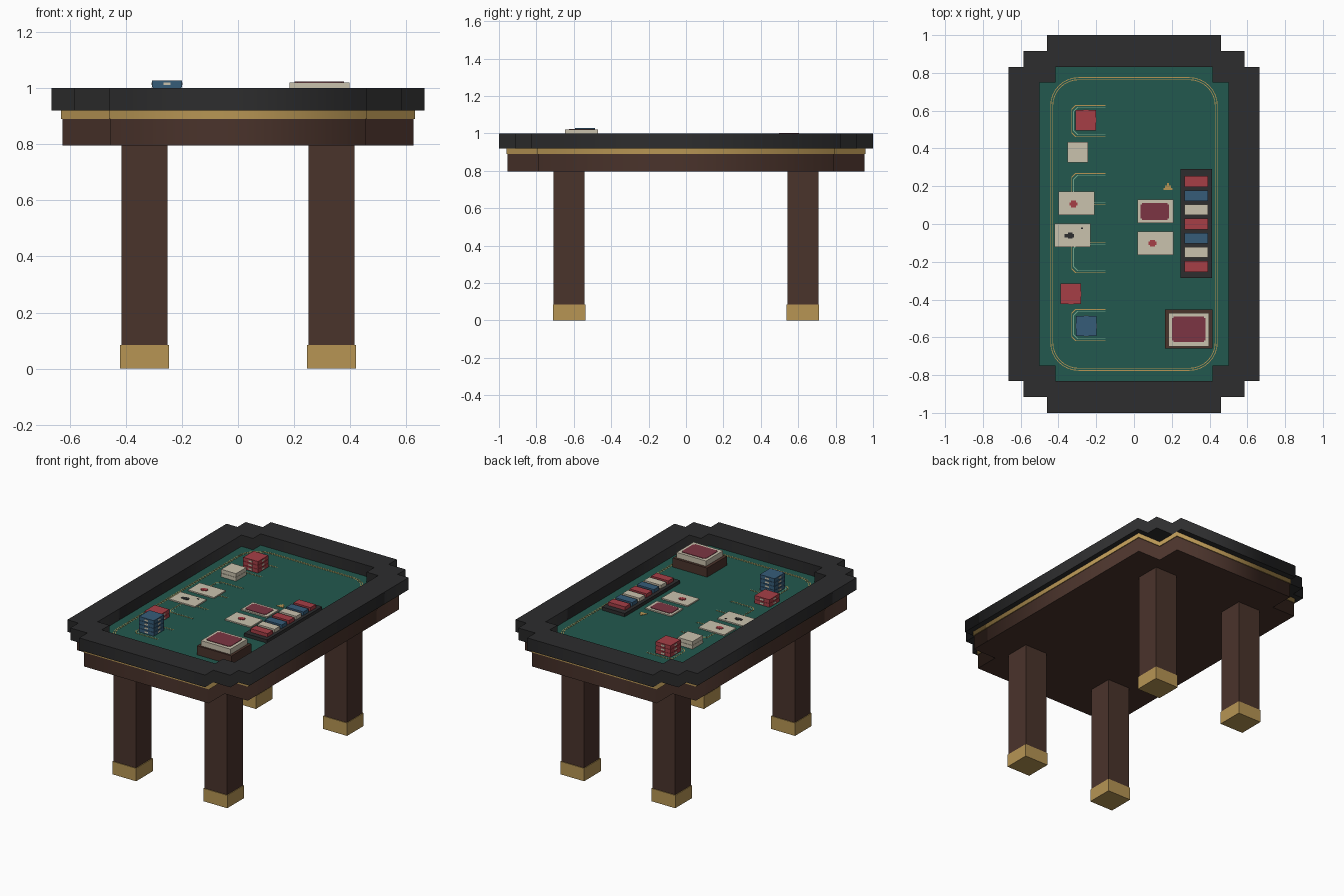
import bpy, bmesh, math

if "Cube" in bpy.data.objects:
    bpy.data.objects.remove(bpy.data.objects["Cube"])


def material(name, r, g, b):
    lin = [(c / 255 / 12.92 if c < 11 else ((c / 255 + 0.055) / 1.055) ** 2.4) for c in (r, g, b)] + [1]
    m = bpy.data.materials.new(name)
    m.use_nodes = True
    m.diffuse_color = lin
    bsdf = next(n for n in m.node_tree.nodes if n.type == 'BSDF_PRINCIPLED')
    bsdf.inputs["Base Color"].default_value = lin
    return m


CHARCOAL = material("charcoal", 45, 45, 46)
FELT = material("green felt", 34, 89, 78)
WOOD = material("dark wood", 74, 51, 43)
GOLD = material("gold", 183, 149, 84)
RED = material("red", 166, 62, 70)
BLUE = material("blue", 54, 92, 121)
CREAM = material("cream", 202, 194, 174)
MAROON = material("maroon", 124, 53, 67)
PALE = material("pale green", 112, 165, 140)


def finish(name, bm, mat):
    bmesh.ops.recalc_face_normals(bm, faces=bm.faces)
    me = bpy.data.meshes.new(name)
    bm.to_mesh(me)
    bm.free()
    me.materials.clear()
    me.materials.append(mat)
    ob = bpy.data.objects.new(name, me)
    bpy.context.collection.objects.link(ob)
    return ob


def boxes(name, items, mat):
    """One object of boxes, each (x0, x1, y0, y1, z0, z1)."""
    bm = bmesh.new()
    for x0, x1, y0, y1, z0, z1 in items:
        vs = bmesh.ops.create_cube(bm, size=1)["verts"]
        for v in vs:
            v.co = ((x0 + x1) / 2 + v.co.x * (x1 - x0),
                    (y0 + y1) / 2 + v.co.y * (y1 - y0),
                    (z0 + z1) / 2 + v.co.z * (z1 - z0))
    return finish(name, bm, mat)


def block(cx, cy, w, d, z0, z1):
    return (cx - w / 2, cx + w / 2, cy - d / 2, cy + d / 2, z0, z1)


def prism(name, loops, z0, z1, mat):
    """Upright prism over closed loops; a loop inside another is a hole."""
    cu = bpy.data.curves.new(name + "_profile", 'CURVE')
    cu.dimensions, cu.fill_mode, cu.extrude = '2D', 'BOTH', (z1 - z0) / 2
    for loop in loops:
        sp = cu.splines.new('POLY')
        sp.points.add(len(loop) - 1)
        for p, (x, y) in zip(sp.points, loop):
            p.co = (x, y, 0, 1)
        sp.use_cyclic_u = True
    tmp = bpy.data.objects.new(name + "_tmp", cu)
    bpy.context.collection.objects.link(tmp)
    dg = bpy.context.evaluated_depsgraph_get()
    me = bpy.data.meshes.new_from_object(tmp.evaluated_get(dg))
    bm = bmesh.new()
    bm.from_mesh(me)
    bpy.data.objects.remove(tmp)
    bpy.data.curves.remove(cu)
    bpy.data.meshes.remove(me)
    bmesh.ops.remove_doubles(bm, verts=bm.verts, dist=1e-5)
    bmesh.ops.translate(bm, verts=bm.verts, vec=(0, 0, (z0 + z1) / 2))
    return finish(name, bm, mat)


def stepped(steps):
    """Closed outline with stepped corners; steps run from the +x side to the +y side."""
    q = []
    for i, (x, y) in enumerate(steps):
        q.append((x, y))
        if i + 1 < len(steps):
            q.append((steps[i + 1][0], y))
    r = q[::-1]
    return (q + [(-x, y) for x, y in r] + [(-x, -y) for x, y in q] + [(x, -y) for x, y in r])


def rounded(hx, hy, r):
    out = []
    for k, (sx, sy) in enumerate([(1, 1), (-1, 1), (-1, -1), (1, -1)]):
        for i in range(9):
            a = math.radians(90 * k + 90 * i / 8)
            out.append((sx * (hx - r) + r * math.cos(a), sy * (hy - r) + r * math.sin(a)))
    return out


# Table body
prism("apron", [stepped([(0.625, 0.79), (0.455, 0.955)])], 0.795, 0.89, WOOD)
prism("gold_band", [stepped([(0.63, 0.795), (0.46, 0.96)])], 0.89, 0.92, GOLD)
inner = stepped([(0.5, 0.75), (0.415, 0.83)])
prism("rim", [stepped([(0.665, 0.83), (0.585, 0.915), (0.46, 1.0)]), inner], 0.92, 1.0, CHARCOAL)
F = 0.925
prism("felt", [inner], 0.915, F, FELT)

# Legs with gold feet
for sx, side in ((-1, "right"), (1, "left")):
    for sy, end in ((-1, "front"), (1, "back")):
        cx, cy = sx * 0.333, sy * 0.625
        boxes(f"{end}_{side}_leg", [block(cx, cy, 0.165, 0.165, 0.08, 0.80)], WOOD)
        boxes(f"{end}_{side}_foot", [block(cx, cy, 0.174, 0.174, 0, 0.085)], GOLD)

# Painted lines on the felt: double border ring and four open betting boxes
for i, d in enumerate((0, 0.011)):
    prism(f"border_line_{i}", [rounded(0.443 - d, 0.777 - d, 0.15 - d),
                               rounded(0.439 - d, 0.773 - d, 0.146 - d)], F - 0.001, F + 0.001, GOLD)


def open_box(name, yb, yt, d, mat):
    def path(o):
        c, xl = 0.022, -0.332 + o
        return [(-0.15, yt - o), (xl + c, yt - o), (xl, yt - o - c),
                (xl, yb + o + c), (xl + c, yb + o), (-0.15, yb + o)]
    prism(name, [path(d) + path(d + 0.004)[::-1]], F - 0.001, F + 0.001, mat)


for i, (yb, yt) in enumerate([(0.46, 0.63), (0.10, 0.27), (-0.26, -0.095), (-0.62, -0.45)]):
    open_box(f"bet_box_outer_{i}", yb, yt, 0, GOLD)
    open_box(f"bet_box_inner_{i}", yb, yt, 0.01, PALE)
boxes("felt_marker", [block(0.18, 0.185, 0.045, 0.012, F, F + 0.002),
                      block(0.18, 0.198, 0.03, 0.014, F, F + 0.002),
                      block(0.18, 0.211, 0.012, 0.012, F, F + 0.002)], GOLD)


# Chip stacks with pale edge marks
def chip_stack(name, cx, cy, n, mat, mark):
    s, pitch = 0.108, 0.026
    chips, marks = [], []
    for i in range(n):
        z = F + i * pitch
        chips.append(block(cx, cy, s, s, z, z + 0.0245))
        marks.append(block(cx, cy, s + 0.004, 0.026, z + 0.007, z + 0.017))
        marks.append(block(cx, cy, 0.026, s + 0.004, z + 0.007, z + 0.017))
    chips.append(block(cx, cy, s - 0.008, s - 0.008, F, F + n * pitch - 0.003))
    boxes(name, chips, mat)
    if mark:
        boxes(name + "_marks", marks, mark)


chip_stack("red_chip_stack", -0.255, 0.55, 3, RED, CREAM)
chip_stack("cream_chip_stack", -0.297, 0.38, 2, CREAM, None)
chip_stack("small_red_chip_stack", -0.334, -0.37, 2, RED, CREAM)
chip_stack("blue_chip_stack", -0.253, -0.54, 4, BLUE, CREAM)

# Chip tray
boxes("chip_tray", [(0.245, 0.412, -0.285, 0.29, F, F + 0.022)], CHARCOAL)
for i in range(7):
    boxes(f"tray_chip_{i}", [block(0.33, 0.225 - i * 0.075, 0.124, 0.056, F + 0.02, F + 0.045)],
          (RED, BLUE, CREAM)[i % 3])

# Cards lying on the felt
T = F + 0.008
for name, cx, cy in (("red_card", -0.305, 0.11), ("black_card", -0.325, -0.06),
                     ("face_down_card", 0.113, 0.068), ("dealer_card", 0.113, -0.102)):
    boxes(name, [block(cx, cy, 0.19, 0.123, F, T)], CREAM)


def pip(name, cx, cy, mat):
    boxes(name, [block(cx, cy, 0.044, 0.018, T, T + 0.003),
                 block(cx, cy, 0.026, 0.036, T, T + 0.002)], mat)


pip("red_card_pip", -0.32, 0.106, RED)
pip("dealer_card_pip", 0.098, -0.102, RED)
boxes("black_card_pip", [block(-0.342, -0.062, 0.05, 0.02, T, T + 0.003),
                         block(-0.338, -0.06, 0.024, 0.032, T, T + 0.002),
                         block(-0.275, -0.022, 0.012, 0.008, T, T + 0.002)], CHARCOAL)
prism("card_back", [stepped([(0.076, 0.038), (0.068, 0.046)])], T, T + 0.003,
      MAROON).location = (0.11, 0.066, 0)

# Card shoe: wooden box, deck and patterned back
boxes("card_shoe", [(0.163, 0.415, -0.66, -0.453, F, F + 0.06)], WOOD)
boxes("shoe_deck", [(0.183, 0.398, -0.648, -0.47, F + 0.06, 1.02)], CREAM)
prism("shoe_card_back", [stepped([(0.088, 0.06), (0.08, 0.068)])], 1.02, 1.023,
      MAROON).location = (0.29, -0.557, 0)
